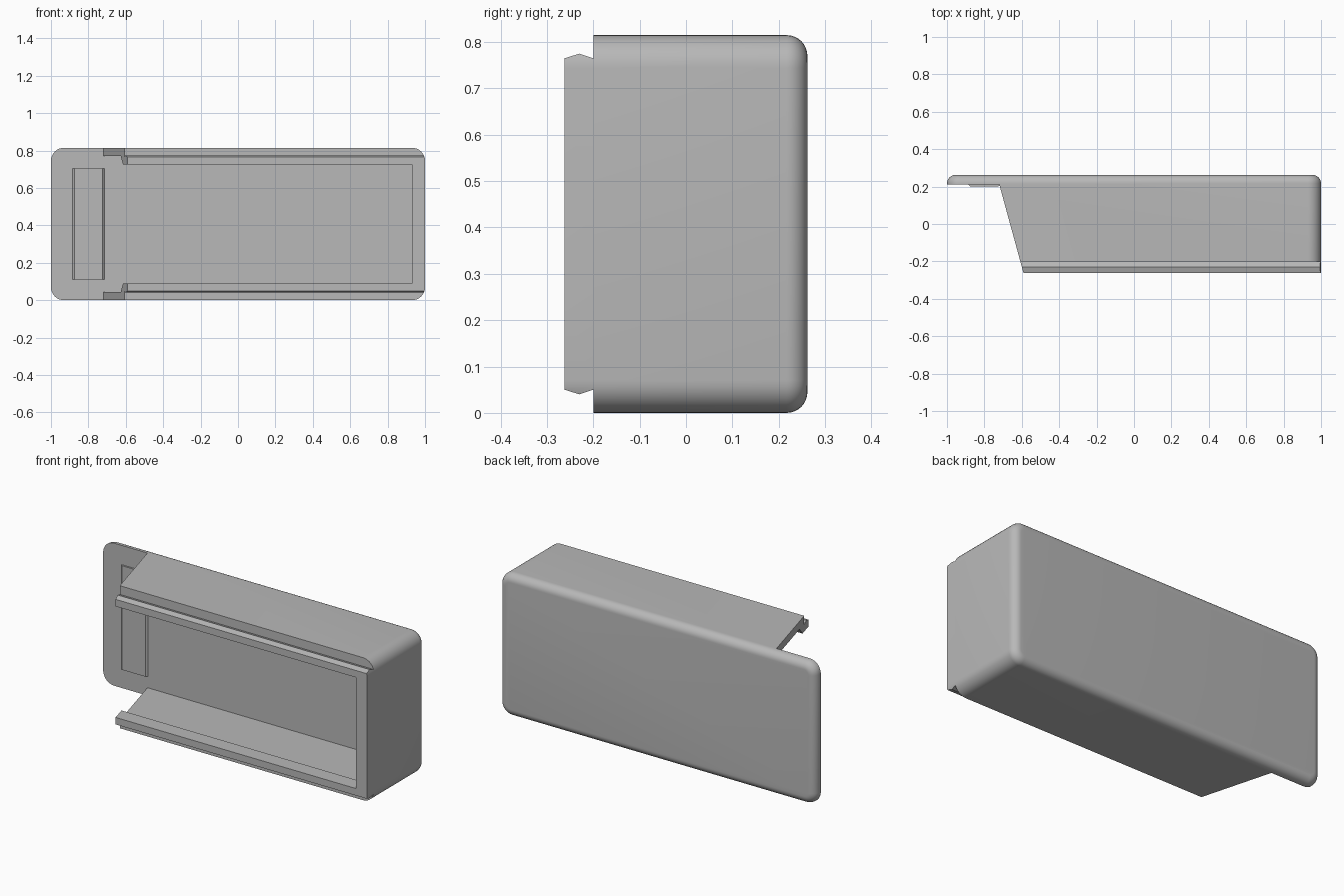
import bpy, bmesh, math
from mathutils import Vector

cube = bpy.data.objects.get("Cube")
if cube:
    bpy.data.objects.remove(cube, do_unlink=True)

H = 0.815                 # overall height
BACK, FRONT, STEP = 0.262, -0.262, -0.2
FLOOR = 0.21              # inner face of the back panel

grey = bpy.data.materials.new("plain grey")
grey.use_nodes = True
colour = (0.48, 0.48, 0.48, 1)
grey.diffuse_color = colour
grey.node_tree.nodes["Principled BSDF"].inputs["Base Color"].default_value = colour


def prism(name, points, axis, start, end, back_round=0):
    """Extrude a 2D outline along an axis; optionally round the far rim."""
    place = {"x": lambda a, b: (start, a, b),
             "y": lambda a, b: (a, start, b),
             "z": lambda a, b: (a, b, start)}[axis]
    step = Vector([end - start if axis == c else 0 for c in "xyz"])
    bm = bmesh.new()
    base = bm.faces.new([bm.verts.new(place(a, b)) for a, b in points])
    ext = bmesh.ops.extrude_face_region(bm, geom=[base], use_keep_orig=True)
    moved = [g for g in ext["geom"] if isinstance(g, bmesh.types.BMVert)]
    bmesh.ops.translate(bm, verts=moved, vec=step)
    bmesh.ops.recalc_face_normals(bm, faces=bm.faces)
    if back_round:
        rim = [e for e in bm.edges if all(v in moved for v in e.verts)]
        bmesh.ops.bevel(bm, geom=rim, offset=back_round, segments=8,
                        profile=0.5, affect="EDGES", clamp_overlap=True)
    mesh = bpy.data.meshes.new(name)
    bm.to_mesh(mesh)
    bm.free()
    obj = bpy.data.objects.new(name, mesh)
    bpy.context.collection.objects.link(obj)
    mesh.materials.append(grey)
    return obj


def boolean(obj, tool, operation):
    bpy.context.view_layer.objects.active = obj
    mod = obj.modifiers.new("cut", "BOOLEAN")
    mod.operation, mod.object, mod.solver = operation, tool, "EXACT"
    bpy.ops.object.modifier_apply(modifier=mod.name)


def mirrored(half):
    """Close a (y, z) half profile by reflecting it about mid height."""
    return half + [(y, H - z) for y, z in reversed(half)]


# Rounded rectangle shared by the panel and the box
R = 0.07
outline = []
for i, (cx, cz) in enumerate([(1 - R, H - R), (R - 1, H - R), (R - 1, R), (1 - R, R)]):
    for k in range(9):
        t = math.pi / 2 * (i + k / 8)
        outline.append((cx + R * math.cos(t), cz + R * math.sin(t)))

# Main shell and the snap lip along its open front
shell = prism("shell", outline, "y", STEP, BACK, back_round=0.045)
lip = prism("front_lip", mirrored([(STEP, 0.05), (-0.23, 0.04), (FRONT, 0.05)]),
            "x", -0.9, 1.0)

# Cutters: inner cavity with thickened rim, slanted open end, outer limit
cavity = prism("cavity_cutter",
               mirrored([(FLOOR, 0.045), (-0.13, 0.045), (-0.175, 0.09), (-0.4, 0.09)]),
               "x", -1.3, 0.93)
slant = prism("slant_cutter", [(-1.3, FLOOR), (-0.72, FLOOR), (-0.553, -0.4), (-1.3, -0.4)],
              "z", -0.5, 1.5)
limit = prism("limit_cutter", outline, "y", -0.5, 0.5)

boolean(lip, limit, "INTERSECT")
for part in (shell, lip):
    boolean(part, cavity, "DIFFERENCE")
    boolean(part, slant, "DIFFERENCE")
for helper in (cavity, slant, limit):
    bpy.data.objects.remove(helper, do_unlink=True)

# Low pad with sloped ends on the exposed part of the panel
pad = prism("panel_pad", [(-0.885, FLOOR), (-0.715, FLOOR), (-0.725, 0.2), (-0.875, 0.2)],
            "z", 0.11, 0.705)

for part in (shell, lip, pad):
    bpy.ops.object.select_all(action="DESELECT")
    part.select_set(True)
    bpy.context.view_layer.objects.active = part
    bpy.ops.object.shade_smooth_by_angle(angle=math.radians(25))
